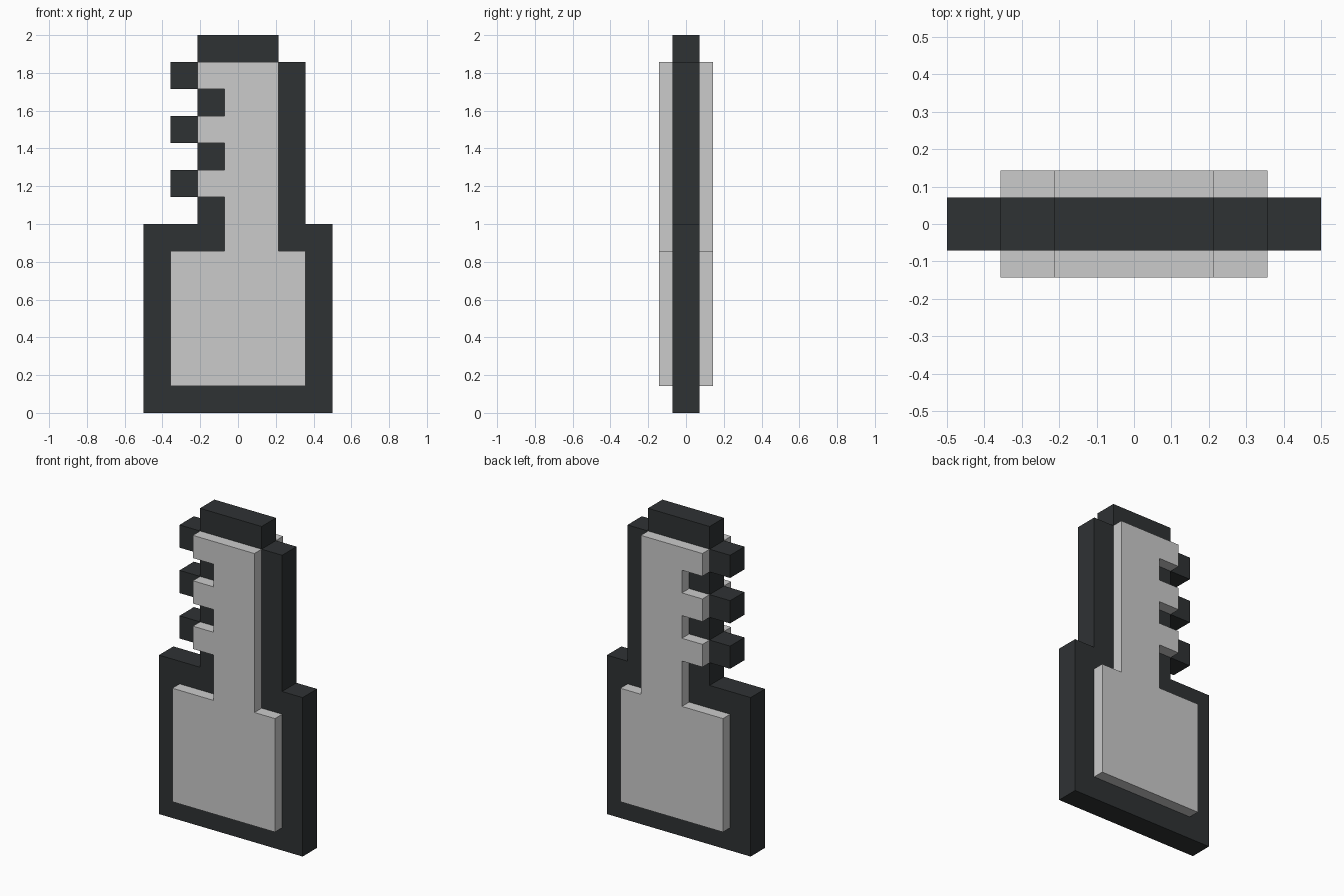
import bpy, bmesh

if "Cube" in bpy.data.objects:
    bpy.data.objects.remove(bpy.data.objects["Cube"])

U = 2 / 14  # one pixel of the design

dark = bpy.data.materials.new("dark_outline")
dark.diffuse_color = (0.028, 0.032, 0.034, 1)
dark.use_nodes = True
dark.node_tree.nodes["Principled BSDF"].inputs["Base Color"].default_value = dark.diffuse_color


def plate(name, outline, half_depth, mat=None):
    """Extrude an x-z outline (in pixels, counter-clockwise) through y."""
    bm = bmesh.new()
    face = bm.faces.new([bm.verts.new((x * U, -half_depth * U, z * U)) for x, z in outline])
    ext = bmesh.ops.extrude_face_region(bm, geom=[face])
    verts = [v for v in ext["geom"] if isinstance(v, bmesh.types.BMVert)]
    bmesh.ops.translate(bm, verts=verts, vec=(0, 2 * half_depth * U, 0))
    bmesh.ops.recalc_face_normals(bm, faces=bm.faces)
    me = bpy.data.meshes.new(name)
    bm.to_mesh(me)
    bm.free()
    if mat:
        me.materials.append(mat)
    ob = bpy.data.objects.new(name, me)
    bpy.context.collection.objects.link(ob)


def rect(x0, x1, z0, z1):
    return [(x0, z0), (x1, z0), (x1, z1), (x0, z1)]


# Grey core: square handle, shaft and three teeth on the left edge
core = [(-2.5, 1), (2.5, 1), (2.5, 6), (1.5, 6), (1.5, 13)]
for z in (12, 10, 8):
    core += [(-1.5, z + 1), (-1.5, z), (-0.5, z)]
    if z > 8:
        core.append((-0.5, z - 1))
core += [(-0.5, 6), (-2.5, 6)]
plate("key_core", core, 1)

# Dark border: handle frame, right rail and lowest notch in one piece
frame = [(-3.5, 0), (3.5, 0), (3.5, 7), (2.5, 7), (2.5, 13), (1.5, 13), (1.5, 6),
         (2.5, 6), (2.5, 1), (-2.5, 1), (-2.5, 6), (-0.5, 6), (-0.5, 8),
         (-1.5, 8), (-1.5, 7), (-3.5, 7)]
plate("border_frame", frame, 0.5, dark)
plate("border_cap", rect(-1.5, 1.5, 13, 14), 0.5, dark)

# Dark tooth tips and the notches between them
for z in (8, 10, 12):
    plate(f"tooth_tip_{z}", rect(-2.5, -1.5, z, z + 1), 0.5, dark)
for z in (9, 11):
    plate(f"notch_{z}", rect(-1.5, -0.5, z, z + 1), 0.5, dark)
